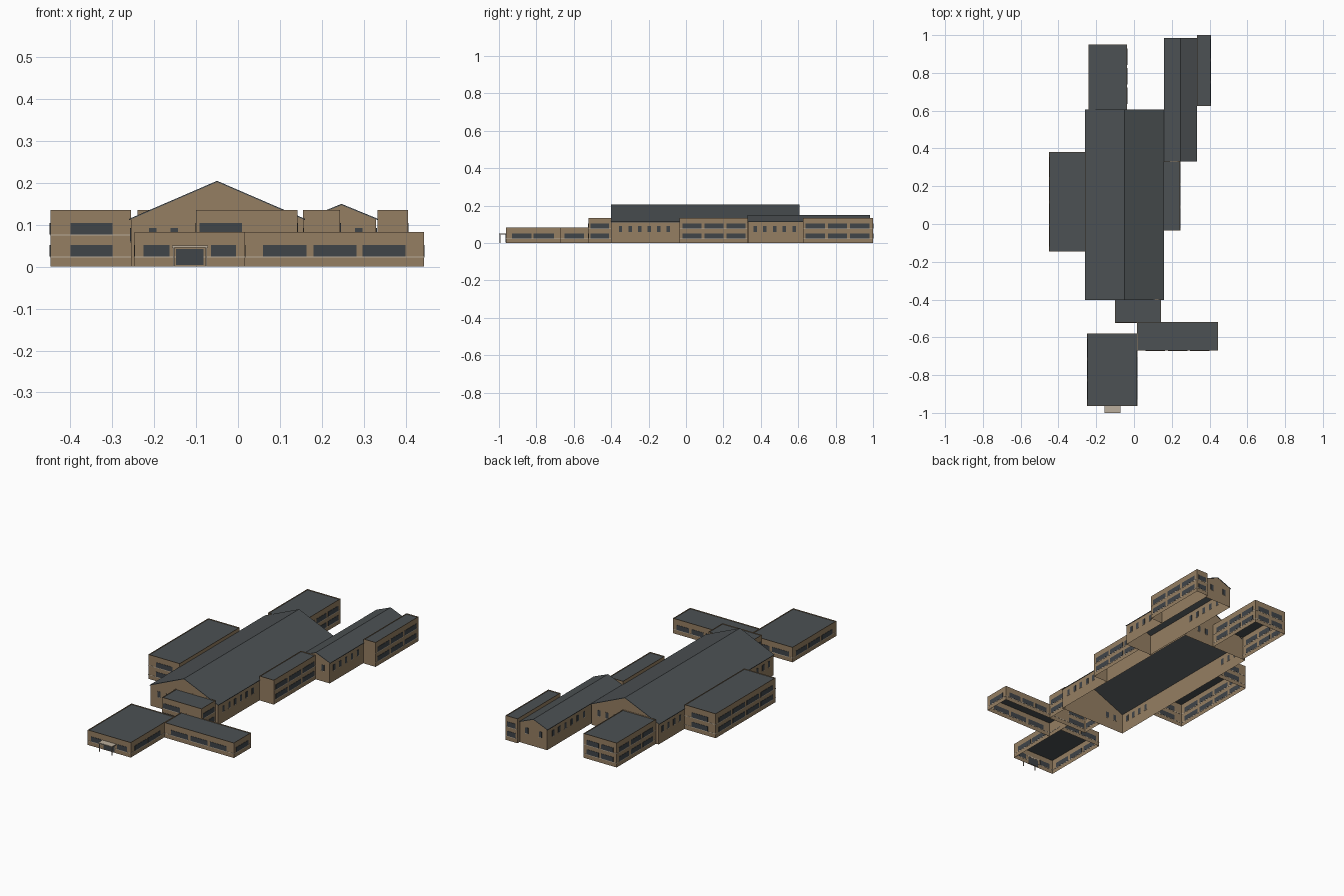
import bpy, bmesh
from mathutils import Vector

cube = bpy.data.objects.get("Cube")
if cube:
    bpy.data.objects.remove(cube)


def material(name, rgb):
    m = bpy.data.materials.new(name)
    m.use_nodes = True
    m.diffuse_color = (*rgb, 1)
    m.node_tree.nodes["Principled BSDF"].inputs["Base Color"].default_value = (*rgb, 1)
    return m


BRICK, ROOF, GLASS, STONE = MATS = [
    material("tan brick", (0.30, 0.21, 0.122)),
    material("slate roof", (0.072, 0.082, 0.087)),
    material("dark glass", (0.05, 0.058, 0.066)),
    material("pale stone", (0.50, 0.43, 0.34)),
]


def finish(name, bm, mats):
    mesh = bpy.data.meshes.new(name)
    bm.to_mesh(mesh)
    bm.free()
    for m in mats:
        mesh.materials.append(m)
    ob = bpy.data.objects.new(name, mesh)
    bpy.context.collection.objects.link(ob)
    return ob


def add_box(bm, x0, x1, y0, y1, z0, z1):
    verts = bmesh.ops.create_cube(bm, size=1)["verts"]
    for v in verts:
        v.co = Vector(((x0 + x1) / 2 + v.co.x * (x1 - x0),
                       (y0 + y1) / 2 + v.co.y * (y1 - y0),
                       (z0 + z1) / 2 + v.co.z * (z1 - z0)))


def block_walls(name, x0, x1, y0, y1, h):
    """Open-bottomed block with a parapet round a sunken flat roof."""
    bm = bmesh.new()
    add_box(bm, x0, x1, y0, y1, 0, h)
    bm.normal_update()
    bottom = [f for f in bm.faces if f.normal.z < -0.5]
    bmesh.ops.delete(bm, geom=bottom, context='FACES_ONLY')
    top = next(f for f in bm.faces if f.normal.z > 0.5)
    bmesh.ops.inset_region(bm, faces=[top], thickness=0.003)
    top = bmesh.ops.extrude_discrete_faces(bm, faces=[top])["faces"][0]
    bmesh.ops.translate(bm, verts=top.verts, vec=(0, 0, -0.004))
    top.material_index = 1
    finish(name + "_walls", bm, [BRICK, ROOF])


def hall_walls(name, x0, x1, y0, y1, eave, ridge):
    """Gabled hall, open below, with a thin overhanging roof."""
    mid, lap, t = (x0 + x1) / 2, 0.004, 0.003
    bm = bmesh.new()
    rings = []
    for y in (y0, y1):
        pts = ((x0, 0), (x0, eave), (mid, ridge - t), (x1, eave), (x1, 0))
        rings.append([bm.verts.new((x, y, z)) for x, z in pts])
        bm.faces.new(rings[-1])
    for i in (0, 3):
        bm.faces.new((rings[0][i], rings[0][i + 1], rings[1][i + 1], rings[1][i]))
    bmesh.ops.recalc_face_normals(bm, faces=bm.faces)
    finish(name + "_walls", bm, [BRICK])
    bm = bmesh.new()
    drop = (ridge - t - eave) / (mid - x0) * lap
    rings = []
    for y in (y0 - 0.002, y1 + 0.002):
        low = eave - drop
        pts = ((x0 - lap, low), (mid, ridge - t), (x1 + lap, low),
               (x1 + lap, low + t), (mid, ridge), (x0 - lap, low + t))
        rings.append([bm.verts.new((x, y, z)) for x, z in pts])
        bm.faces.new(rings[-1])
    for i in range(6):
        j = (i + 1) % 6
        bm.faces.new((rings[0][i], rings[0][j], rings[1][j], rings[1][i]))
    bmesh.ops.recalc_face_normals(bm, faces=bm.faces)
    finish(name + "_roof", bm, [ROOF])


def plate(bm, bounds, side, a0, a1, z0, z1, d=0.0015):
    """Thin panel on one wall, from a0 to a1 along it."""
    x0, x1, y0, y1 = bounds
    if side in ("front", "back"):
        y = y0 if side == "front" else y1
        add_box(bm, a0, a1, y - d, y + d, z0, z1)
    else:
        x = x1 if side == "left" else x0
        add_box(bm, x - d, x + d, a0, a1, z0, z1)


def window_rows(name, bounds, side, spans, rows, band=True):
    """Ribbon windows in each storey over a continuous stone sill."""
    glass, sill = bmesh.new(), bmesh.new()
    ends = bounds[:2] if side in ("front", "back") else bounds[2:]
    for z in rows:
        for a, b in spans:
            plate(glass, bounds, side, a, b, z, z + 0.027)
        if band:
            plate(sill, bounds, side, *ends, z - 0.003, z, 0.001)
    finish(f"{name}_{side}_windows", glass, [GLASS])
    finish(f"{name}_{side}_sills", sill, [STONE])


def even(start, end, n, gap=0.016):
    step = (end - start + gap) / n
    return [(start + i * step, start + (i + 1) * step - gap) for i in range(n)]


def small_windows(name, bounds, side, centres):
    glass, sill = bmesh.new(), bmesh.new()
    for c in centres:
        plate(glass, bounds, side, c - 0.009, c + 0.009, 0.06, 0.092)
        plate(sill, bounds, side, c - 0.010, c + 0.010, 0.058, 0.06, 0.002)
    finish(f"{name}_{side}_windows", glass, [GLASS])
    finish(f"{name}_{side}_sills", sill, [STONE])


LOW, TWO = (0.025,), (0.025, 0.077)

# Flat-roofed blocks: bounds, height, storeys, and windows per wall
blocks = {
    "west_wing": ((-0.448, -0.256, -0.145, 0.38), 0.135, TWO, {
        "front": [(-0.40, -0.30)], "back": [(-0.40, -0.30)],
        "right": even(-0.12, 0.355, 4)}),
    "rear_wing": ((-0.24, -0.037, 0.605, 0.95), 0.135, TWO, {
        "back": even(-0.22, -0.057, 2), "left": even(0.635, 0.93, 3),
        "right": even(0.635, 0.93, 3)}),
    "east_wing": ((0.155, 0.244, -0.035, 0.33), 0.135, TWO, {
        "left": even(-0.02, 0.318, 3)}),
    "far_east_wing": ((0.333, 0.406, 0.625, 1.0), 0.135, TWO, {
        "left": even(0.64, 0.98, 3), "back": [(0.345, 0.395)]}),
    "link_block": ((-0.10, 0.142, -0.522, -0.398), 0.135, TWO, {
        "front": [(-0.092, 0.01)], "left": [(-0.51, -0.412)],
        "right": [(-0.51, -0.412)]}),
    "front_east_wing": ((0.017, 0.444, -0.67, -0.52), 0.083, LOW, {
        "front": [(0.06, 0.163), (0.18, 0.283), (0.297, 0.40)],
        "back": even(0.165, 0.42, 3), "left": [(-0.65, -0.545)]}),
    "entrance_block": ((-0.247, 0.017, -0.963, -0.58), 0.083, LOW, {
        "front": [(-0.225, -0.163), (-0.065, -0.005)],
        "back": even(-0.225, -0.005, 2),
        "left": [(-0.93, -0.825), (-0.815, -0.705)],
        "right": even(-0.93, -0.61, 3)}),
}
for name, (bounds, height, rows, walls) in blocks.items():
    block_walls(name, *bounds, height)
    for side, spans in walls.items():
        window_rows(name, bounds, side, spans, rows)

# Gabled halls with small upright windows
main = (-0.256, 0.156, -0.40, 0.605)
hall_walls("main_hall", *main, 0.113, 0.205)
small_windows("main_hall", main, "left", [-0.35 + 0.051 * i for i in range(6)])
small_windows("main_hall", main, "right",
              [-0.36 + 0.05 * i for i in range(4)] + [0.42 + 0.05 * i for i in range(4)])
small_windows("main_hall", main, "front", [-0.203, -0.152])
small_windows("main_hall", main, "back", [0.01, 0.06, 0.11])

side_hall = (0.164, 0.330, 0.332, 0.982)
hall_walls("side_hall", *side_hall, 0.113, 0.15)
small_windows("side_hall", side_hall, "left", [0.37 + 0.052 * i for i in range(5)])
small_windows("side_hall", side_hall, "right", [0.66 + 0.054 * i for i in range(6)])
small_windows("side_hall", side_hall, "front", [0.288])
small_windows("side_hall", side_hall, "back", [0.205, 0.288])

# Entrance doors, canopy and posts
entrance = blocks["entrance_block"][0]
bm = bmesh.new()
plate(bm, entrance, "front", -0.148, -0.082, 0.004, 0.042)
finish("entrance_doors", bm, [GLASS])
bm = bmesh.new()
add_box(bm, -0.157, -0.072, -1.0, -0.962, 0.046, 0.051)
finish("entrance_canopy", bm, [STONE])
bm = bmesh.new()
for x in (-0.153, -0.076):
    add_box(bm, x - 0.002, x + 0.002, -0.997, -0.993, 0, 0.047)
finish("canopy_posts", bm, [STONE])
